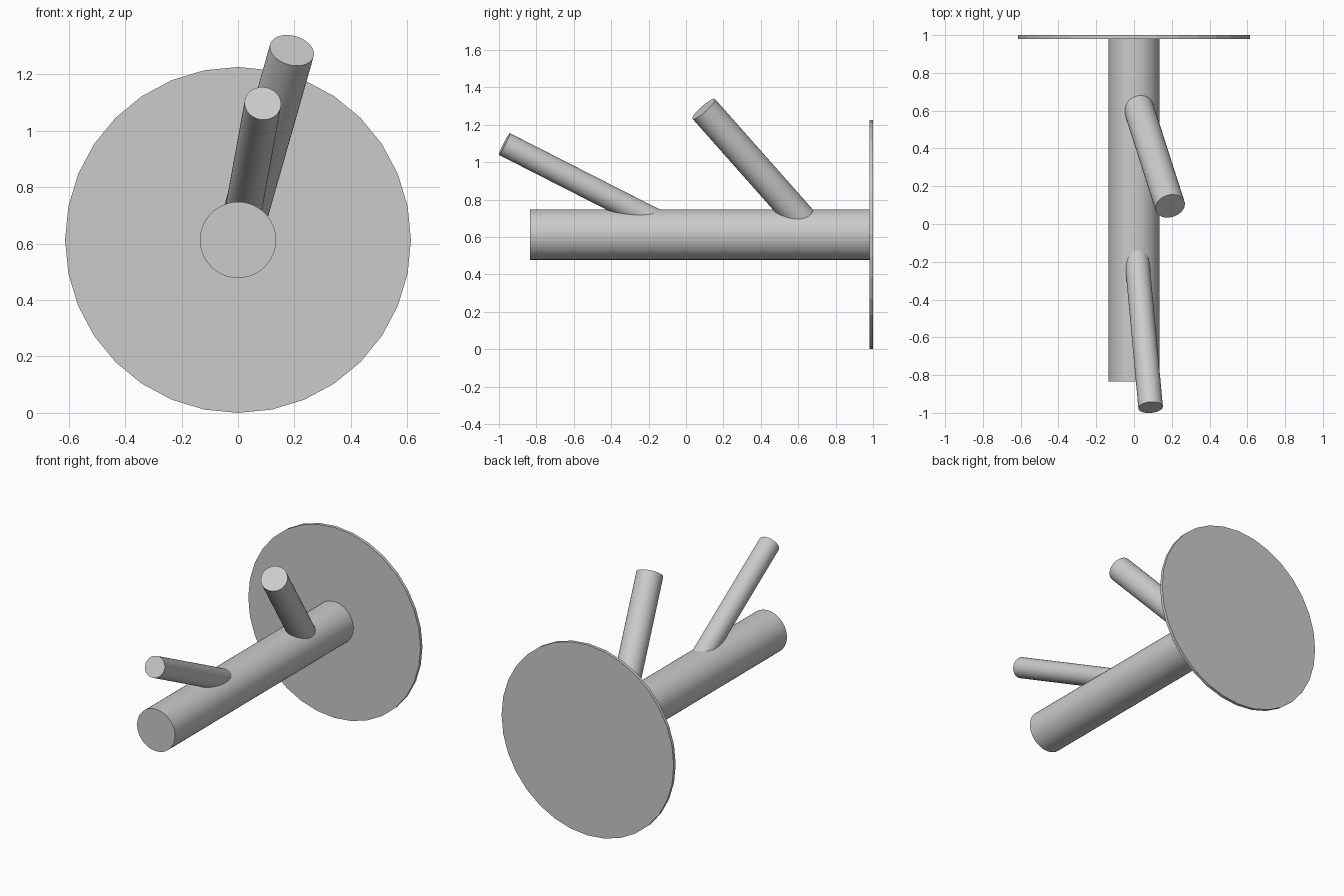
import bpy
from mathutils import Vector

cube = bpy.data.objects.get("Cube")
if cube:
    bpy.data.objects.remove(cube, do_unlink=True)

grey = bpy.data.materials.new("light_grey")
grey.use_nodes = True
colour = (0.6, 0.6, 0.6, 1)
grey.diffuse_color = colour
grey.node_tree.nodes["Principled BSDF"].inputs["Base Color"].default_value = colour


def rod(name, start, end, radius, sides):
    """Flat-shaded cylinder running from start to end."""
    start, end = Vector(start), Vector(end)
    axis = end - start
    bpy.ops.mesh.primitive_cylinder_add(
        vertices=sides, radius=radius, depth=axis.length,
        location=(start + end) / 2,
        rotation=axis.to_track_quat('Z', 'Y').to_euler())
    obj = bpy.context.object
    obj.name = name
    obj.data.materials.append(grey)
    return obj


MID = 0.613  # height of the main axis

# Wall disc and the main bar
rod("wall_plate", (0, 1, MID), (0, 0.98, MID), MID, 32)
rod("main_bar", (0, 0.985, MID), (0, -0.833, MID), 0.135, 48)

# Slanted pegs rising from the bar's axis
rod("rear_peg", (0, 0.69, MID), (0.191, 0.095, 1.285), 0.08, 48)
rod("front_peg", (0, -0.02, MID), (0.088, -0.971, 1.097), 0.065, 48)
